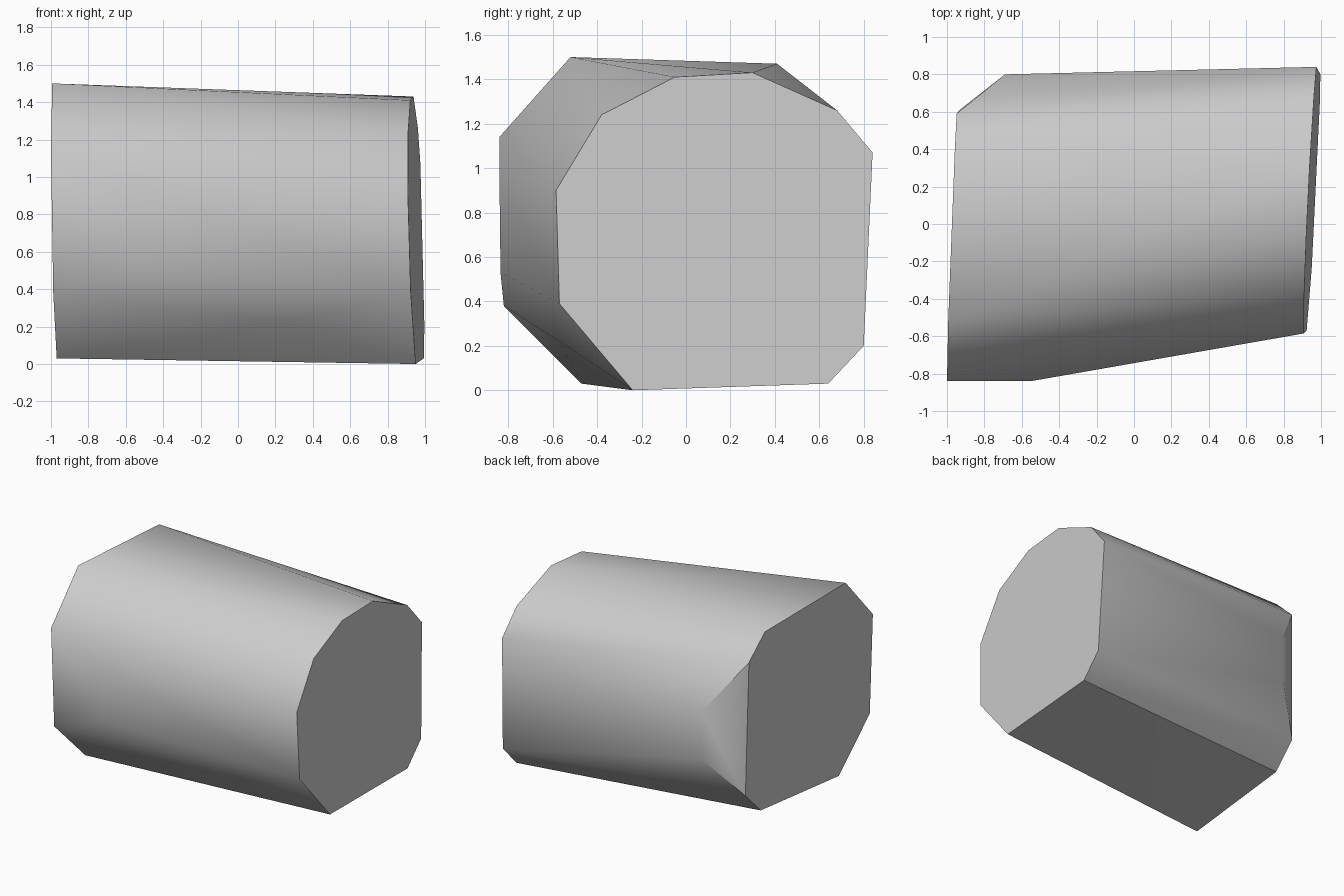
import bpy
import bmesh
import math

cube = bpy.data.objects.get("Cube")
if cube:
    bpy.data.objects.remove(cube, do_unlink=True)

# One plain grey
stone = bpy.data.materials.new("stone_grey")
stone.use_nodes = True
grey = (0.6, 0.6, 0.6, 1.0)
stone.diffuse_color = grey
stone.node_tree.nodes["Principled BSDF"].inputs["Base Color"].default_value = grey

# Cut ends as (y, z) outlines lying on slightly tilted planes
narrow_end = [(-.05, 1.41), (.3, 1.43), (.68, 1.26), (.84, 1.07), (.8, .2),
              (.64, .03), (-.24, 0), (-.57, .39), (-.585, .9), (-.38, 1.24)]
wide_end = [(-.52, 1.5), (.41, 1.47), (.59, 1.3), (.61, .28), (.43, .1),
            (-.47, .03), (-.82, .38), (-.84, 1.14)]


def on_plane(outline, base, slope_y, slope_z):
    return [(base + slope_y * y + slope_z * z, y, z) for y, z in outline]


points = on_plane(narrow_end, .962, .05, -.027)
points += on_plane(wide_end, -.951, .038, -.015)

# Chipped back corner, front bulge and lower front bulge
points += [(-.69, .8, .93), (-.69, .8, .57)]
points += [(-.55, -.84, .97), (-.55, -.835, .53), (.25, -.57, .22)]

# Wrap the points in one convex block
bm = bmesh.new()
for p in points:
    bm.verts.new(p)
hull = bmesh.ops.convex_hull(bm, input=bm.verts[:])
loose = [v for v in bm.verts if not v.link_faces]
bmesh.ops.delete(bm, geom=loose, context="VERTS")

# Merge the flat ends into single faces
bmesh.ops.dissolve_limit(bm, angle_limit=math.radians(1),
                         verts=bm.verts[:], edges=bm.edges[:])
bmesh.ops.recalc_face_normals(bm, faces=bm.faces[:])

mesh = bpy.data.meshes.new("stone_block")
bm.to_mesh(mesh)
bm.free()
mesh.materials.append(stone)
block = bpy.data.objects.new("stone_block", mesh)
bpy.context.collection.objects.link(block)

# Soft sides, crisp ends
bpy.ops.object.select_all(action="DESELECT")
block.select_set(True)
bpy.context.view_layer.objects.active = block
bpy.ops.object.shade_smooth_by_angle(angle=math.radians(40))
